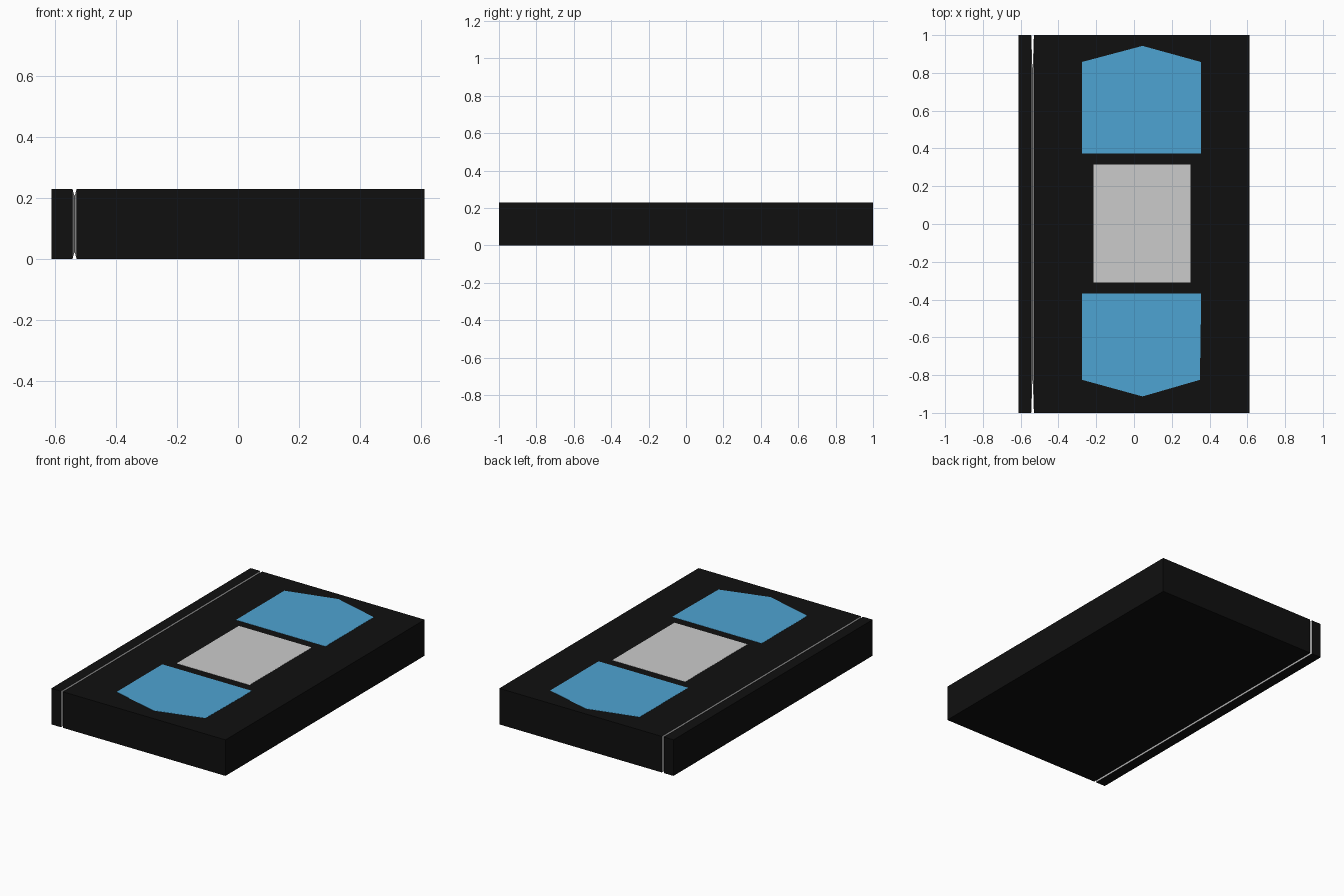
import bpy, bmesh

if "Cube" in bpy.data.objects:
    bpy.data.objects.remove(bpy.data.objects["Cube"])

HALF_Y, HEIGHT = 1.0, 0.229


def material(name, rgb):
    m = bpy.data.materials.new(name)
    m.diffuse_color = (*rgb, 1)
    m.use_nodes = True
    m.node_tree.nodes["Principled BSDF"].inputs["Base Color"].default_value = m.diffuse_color
    return m


def add_object(name, bm, mat=None):
    bmesh.ops.recalc_face_normals(bm, faces=bm.faces)
    me = bpy.data.meshes.new(name)
    bm.to_mesh(me)
    bm.free()
    ob = bpy.data.objects.new(name, me)
    bpy.context.collection.objects.link(ob)
    if mat:
        me.materials.append(mat)
    return ob


def loft(name, rings, mat=None, caps=True):
    """Skin rectangular cross-sections given as (x, scale)."""
    bm = bmesh.new()
    loops = []
    for x, s in rings:
        y, z, mid = HALF_Y * s, HEIGHT / 2 * s, HEIGHT / 2
        loops.append([bm.verts.new((x, sy * y, mid + sz * z))
                      for sy, sz in ((-1, -1), (1, -1), (1, 1), (-1, 1))])
    for a, b in zip(loops, loops[1:]):
        for i in range(4):
            j = (i + 1) % 4
            bm.faces.new((a[i], a[j], b[j], b[i]))
    if caps:
        bm.faces.new(loops[0])
        bm.faces.new(loops[-1])
    return add_object(name, bm, mat)


def panel(name, outline, mat=None):
    """Thin flat plate lying on the top face."""
    bm = bmesh.new()
    face = bm.faces.new([bm.verts.new((x, y, HEIGHT)) for x, y in outline])
    top = bmesh.ops.extrude_face_region(bm, geom=[face])["geom"]
    verts = [v for v in top if isinstance(v, bmesh.types.BMVert)]
    bmesh.ops.translate(bm, vec=(0, 0, 0.001), verts=verts)
    return add_object(name, bm, mat)


black = material("black", (0.005, 0.005, 0.005))
blue = material("blue", (0.076, 0.366, 0.645))

# Main slab and narrow side strip, joined by a V groove running all round
loft("main_slab", [(-0.53, 1), (0.612, 1)], black)
loft("side_strip", [(-0.612, 1), (-0.544, 1)], black)
groove = loft("groove", [(-0.544, 1), (-0.537, 0.8), (-0.53, 1)], caps=False)
groove.data.flip_normals()
bm = bmesh.new()
bm.from_mesh(groove.data)
for f in bm.faces:  # groove walls face the open gap
    c = f.calc_center_median()
    toward = -1 if c.x > -0.537 else 1
    if f.normal.x * toward < 0:
        f.normal_flip()
bm.to_mesh(groove.data)
bm.free()

# Open the slab and strip where the groove meets them
for name, x in (("main_slab", -0.53), ("side_strip", -0.544)):
    me = bpy.data.objects[name].data
    bm = bmesh.new()
    bm.from_mesh(me)
    inner = [f for f in bm.faces if abs(f.calc_center_median().x - x) < 1e-4]
    bmesh.ops.delete(bm, geom=inner, context='FACES_ONLY')
    bm.to_mesh(me)
    bm.free()

# Top panels
panel("back_panel", [(-0.275, 0.372), (0.354, 0.372), (0.354, 0.858),
                     (0.045, 0.943), (-0.275, 0.858)], blue)
panel("front_panel", [(-0.275, -0.367), (0.354, -0.367), (0.354, -0.49),
                      (0.349, -0.825), (0.045, -0.913), (-0.275, -0.825)], blue)
panel("centre_panel", [(-0.215, -0.31), (0.298, -0.31),
                       (0.298, 0.315), (-0.215, 0.315)])
